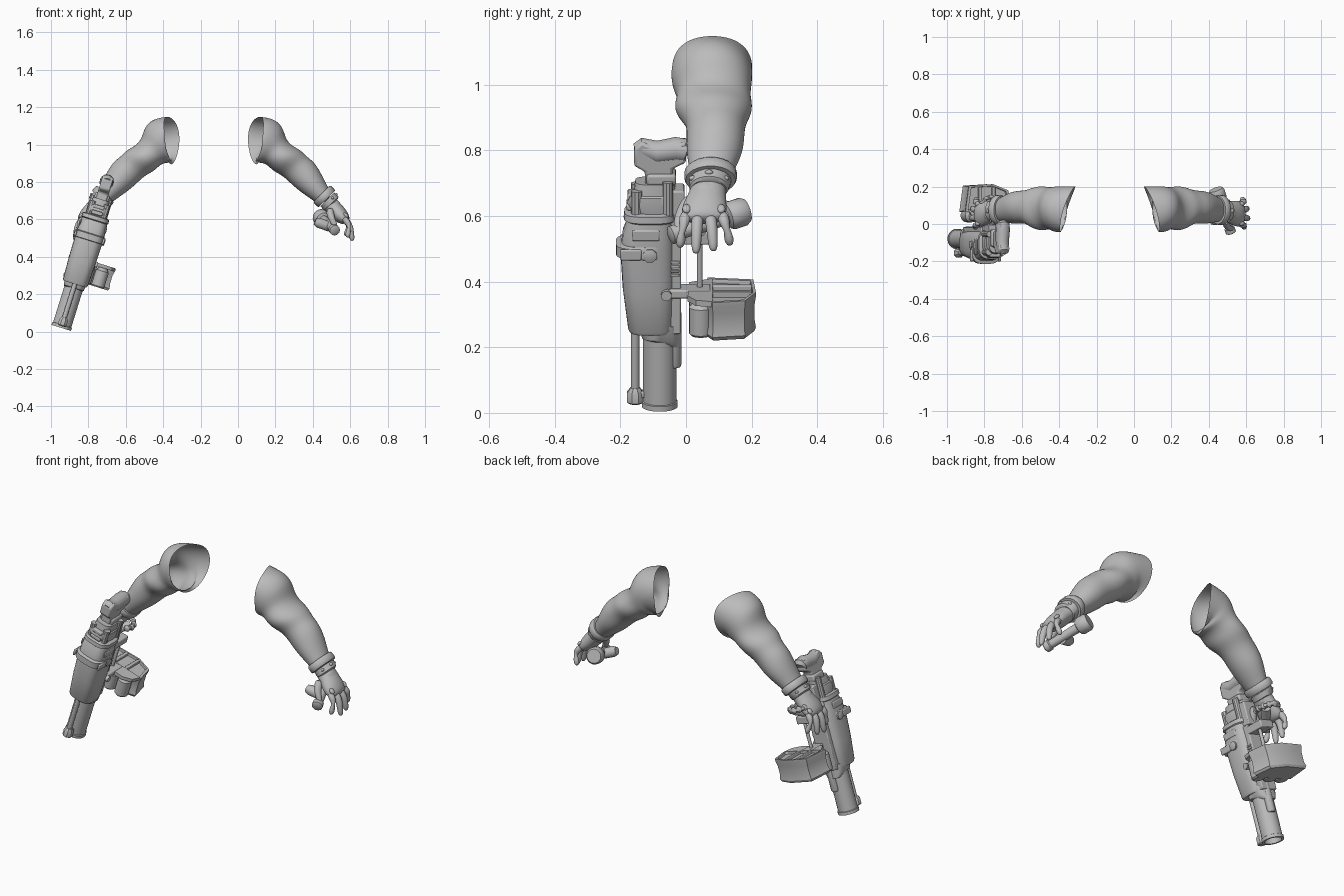
import bpy, bmesh, math
from mathutils import Vector, Matrix

if "Cube" in bpy.data.objects:
    bpy.data.objects.remove(bpy.data.objects["Cube"])

grey = bpy.data.materials.new("plain_grey")
grey.diffuse_color = (0.5, 0.5, 0.5, 1)
grey.use_nodes = True
grey.node_tree.nodes["Principled BSDF"].inputs["Base Color"].default_value = grey.diffuse_color

# Gun frame: local z runs from muzzle to stock
GUN = Matrix.Translation((-0.945, 0, 0.02)) @ Matrix.Rotation(math.radians(17.3), 4, 'Y')


def finish(name, bm, mat=None, mirror=False, bevel=0, subsurf=0, angle=35):
    if mat:
        bm.transform(mat)
    if mirror:  # mirror about the body's middle plane x = -0.13
        for v in bm.verts:
            v.co.x = -0.26 - v.co.x
    bmesh.ops.recalc_face_normals(bm, faces=bm.faces)
    me = bpy.data.meshes.new(name)
    bm.to_mesh(me)
    bm.free()
    me.materials.append(grey)
    ob = bpy.data.objects.new(name, me)
    bpy.context.collection.objects.link(ob)
    if bevel:
        m = ob.modifiers.new("bevel", 'BEVEL')
        m.width, m.segments, m.limit_method = bevel, 2, 'ANGLE'
    if subsurf:
        m = ob.modifiers.new("smooth", 'SUBSURF')
        m.levels = m.render_levels = subsurf
    bpy.ops.object.select_all(action='DESELECT')
    ob.select_set(True)
    bpy.context.view_layer.objects.active = ob
    bpy.ops.object.shade_smooth_by_angle(angle=math.radians(angle))
    return ob


def loft(name, rings, caps=(True, True), **kw):
    bm = bmesh.new()
    vs = [[bm.verts.new(p) for p in r] for r in rings]
    n = len(vs[0])
    for a, b in zip(vs, vs[1:]):
        for i in range(n):
            bm.faces.new((a[i], a[(i + 1) % n], b[(i + 1) % n], b[i]))
    for flag, r in zip(caps, (vs[0], vs[-1])):
        if flag:
            bm.faces.new(r)
    return finish(name, bm, **kw)


def ring(x, y, z, r, ry, deg, n=16):
    # ellipse spanned by a direction in the xz plane and the y axis
    a = math.radians(deg)
    u = Vector((math.cos(a), 0, math.sin(a)))
    return [Vector((x, y, z)) + u * r * math.cos(t) + Vector((0, ry * math.sin(t), 0))
            for t in (2 * math.pi * i / n for i in range(n))]


def tube(name, pts, radii, n=16, **kw):
    # round tube through points
    pts = [Vector(p) for p in pts]
    rings = []
    for i, p in enumerate(pts):
        t = (pts[min(i + 1, len(pts) - 1)] - pts[max(i - 1, 0)]).normalized()
        q = t.to_track_quat('Z', 'Y')
        rings.append([p + q @ Vector((radii[i] * math.cos(k), radii[i] * math.sin(k), 0))
                      for k in (2 * math.pi * (j + .5) / n for j in range(n))])
    return loft(name, rings, **kw)


def box(name, x, y, z, bevel=0.005, **kw):
    bm = bmesh.new()
    bmesh.ops.create_cube(bm, size=1)
    for v in bm.verts:
        v.co = [lo + (c + .5) * (hi - lo) for c, (lo, hi) in zip(v.co, (x, y, z))]
    return finish(name, bm, bevel=bevel, **kw)


def ball(name, loc, scale, **kw):
    bm = bmesh.new()
    bmesh.ops.create_uvsphere(bm, u_segments=20, v_segments=12, radius=1)
    m = Matrix.Translation(loc) @ Matrix.Rotation(math.radians(45), 4, 'Y') @ Matrix.Diagonal((*scale, 1))
    return finish(name, bm, mat=m, **kw)


# Arms and hands, built on one side and mirrored
arm_rings = [(.143, .078, 1.03, .122, .127, 68), (.168, .08, 1.0, .125, .122, 54),
             (.192, .086, .968, .09, .112, 46), (.225, .083, .94, .084, .122, 40),
             (.262, .085, .915, .095, .117, 37), (.302, .092, .885, .084, .092, 37),
             (.342, .09, .853, .088, .09, 37), (.385, .088, .797, .077, .089, 33),
             (.44, .077, .738, .054, .068, 41), (.475, .075, .70, .046, .058, 43)]
for side, mir in (("right", False), ("left", True)):
    opening = []
    for i in range(16):
        c, s = math.cos(i * math.pi / 8), math.sin(i * math.pi / 8)
        opening.append((.1 + .01 * c - .04 * s + .0075 * (c * c - s * s),
                        .08 + .125 * s, 1.02 + .13 * c + .03 * s * s))
    loft(side + "_arm", [opening] + [ring(*r) for r in arm_rings],
         caps=(False, True), mirror=mir, subsurf=2, angle=80)
    # Wrist band with rounded edges, and the glove cuff below it
    band = [(-.022, .052), (-.022, .06), (-.014, .065), (.010, .065), (.018, .061), (.018, .048)]
    loft(side + "_wrist_band",
         [ring(.463 + .7 * d, .075, .722 - .7 * d, r, r + .015, 45, 24) for d, r in band], mirror=mir)
    loft(side + "_glove_cuff", [ring(.478, .074, .707, .052, .064, 45, 24),
                                ring(.498, .07, .685, .053, .06, 43, 24),
                                ring(.502, .069, .68, .044, .054, 43, 24)], mirror=mir)
    for k in range(3):
        a = math.radians(-60 + 60 * k)
        ball(side + "_cuff_stud", (.488 + .036 * math.cos(a), .07 + .057 * math.sin(a),
                                   .697 + .036 * math.cos(a)), (.008, .012, .008), mirror=mir)
    # Palm
    palm = [(.47, .073, .705, .046, .055, 43), (.505, .065, .668, .044, .056, 40),
            (.54, .056, .63, .044, .07, 38), (.565, .054, .602, .037, .07, 35),
            (.582, .054, .583, .02, .058, 35)]
    loft(side + "_palm", [ring(*r) for r in palm], mirror=mir, subsurf=2, angle=80)
    ball(side + "_hand_dome", (.522, .06, .682), (.038, .038, .022), mirror=mir)
    # Fingers with knuckle plates
    for k, tip in enumerate([(.585, -.019, .503), (.612, .03, .485), (.607, .084, .492), (.575, .135, .51)]):
        y = .002 + .035 * k
        t = Vector(tip)
        b = Vector((.56, y, .612))
        m = Vector((.597, (y + tip[1]) / 2, .575))
        e = (t - m).normalized()
        tube(side + "_finger", [b, m, m + (t - m) * .5, t - e * .008, t],
             [.02, .019, .017, .014, .005], n=10, mirror=mir, subsurf=1, angle=80)
        ball(side + "_knuckle", (.577, y, .622), (.017, .013, .01), mirror=mir)
    tube(side + "_thumb", [(.49, .02, .66), (.495, -.012, .615), (.515, -.026, .575), (.53, -.024, .545)],
         [.024, .021, .017, .008], n=10, mirror=mir, subsurf=1, angle=80)

# Tool held in the free hand
a, b = Vector((.52, -.05, .54)), Vector((.437, .185, .617))
prof = [(0, .018), (.02, .028), (.12, .028), (.14, .022), (.3, .022), (.74, .024),
        (.76, .038), (.8, .044), (.95, .044), (1, .036)]
tube("hand_tool", [a.lerp(b, t) for t, r in prof], [r for t, r in prof], n=20)
tube("tool_lever", [(.49, .04, .56), (.43, .02, .583), (.412, .018, .59)], [.026, .028, .02], n=12)

# Grip under the other hand with a ribbed guard
tube("gun_grip", [(-.83, .0, .56), (-.74, .11, .6)], [.022, .022])
arc = [(-.765 + .05 * math.cos(w), .085 + .06 * math.sin(w), .62 - .02 * math.cos(w))
       for w in (math.radians(-30 + 30 * k) for k in range(8))]
tube("grip_guard", arc, [.012] * 8, n=10)
for p in arc:
    ball("guard_rib", p, (.017, .009, .017))


def turned(name, y, prof, x=0, n=24):
    # turned part along the gun axis
    return loft(name, [[(x + r * math.cos(t), y + r * math.sin(t), z)
                        for t in (2 * math.pi * (i + .5) / n for i in range(n))] for z, r in prof],
                mat=GUN)


def shell(name, secs, n=24):
    # rounded-box sections: height, y min, y max, half width
    rings = []
    for z, y0, y1, hx in secs:
        r = []
        for i in range(n):
            t = 2 * math.pi * i / n
            c, s = math.cos(t), math.sin(t)
            r.append((hx * math.copysign(abs(c) ** .6, c),
                      (y0 + y1) / 2 + (y1 - y0) / 2 * math.copysign(abs(s) ** .7, s), z))
        rings.append(r)
    return loft(name, rings, mat=GUN)


# Main barrel, hollow at the muzzle
turned("main_barrel", -.08, [(.05, .04), (.0, .043), (.0, .055), (.016, .055), (.018, .051), (.3, .051)])
shell("barrel_collar", [(.2, -.06, -.02, .035), (.225, -.135, -.02, .056), (.27, -.15, -.02, .06)])
# Slim barrel and its muzzle block
turned("slim_barrel", -.155, [(.02, .013), (.3, .013)], n=14)
turned("slim_muzzle", -.155, [(.01, .02), (.015, .026), (.045, .026), (.06, .015)], n=8)
box("muzzle_link", (-.015, .015), (-.16, -.1), (.03, .05), mat=GUN)

# Body shell, bands and collars
shell("gun_body", [(.245, -.172, -.04, .064), (.255, -.177, -.036, .069), (.38, -.193, -.034, .074),
                   (.5, -.2, -.034, .076), (.56, -.193, -.036, .075), (.605, -.175, -.04, .07)])
shell("middle_band", [(.49, -.2, -.05, .077), (.492, -.214, -.05, .08), (.525, -.214, -.05, .08),
                      (.53, -.2, -.05, .077)])
shell("upper_collar", [(.6, -.18, -.035, .07), (.605, -.19, -.03, .075), (.625, -.188, -.03, .073),
                       (.63, -.17, -.04, .063)])
shell("receiver", [(.63, -.165, -.035, .056), (.655, -.18, -.035, .058), (.68, -.175, -.035, .056),
                   (.685, -.16, -.035, .05), (.72, -.155, -.03, .046)])
for s in (-1, 1):
    tube("band_knob", [(s * .07, -.11, .505), (s * .084, -.11, .505), (s * .087, -.11, .505)],
         [.022, .022, .014], n=8, mat=GUN)
    box("band_clamp", (s * .078 - .006, s * .078 + .006), (-.2, -.135), (.49, .525), mat=GUN)
    box("body_panel", (s * .072 - .005, s * .072 + .005), (-.165, -.08), (.55, .585), mat=GUN)
    tube("receiver_post", [(s * .045, -.055, .62), (s * .045, -.055, .73)], [.016, .016], n=10, mat=GUN)
    tube("receiver_post", [(s * .04, -.15, .62), (s * .04, -.15, .70)], [.018, .018], n=10, mat=GUN)
for k in range(3):
    box("front_plate", (-.03, .03), (-.186 + .004 * k, -.15), (.60 + .033 * k, .62 + .033 * k), mat=GUN)

# Rear rail with vent slats
box("rear_rail", (-.045, .05), (-.06, -.015), (.245, .58), mat=GUN)
for k in range(4):
    box("rail_slat", (.045, .055), (-.055, -.02), (.43 + .014 * k, .438 + .014 * k), .002, mat=GUN)
turned("rear_tube", -.035, [(.13, .018), (.14, .022), (.3, .022)], x=.01, n=14)
turned("rear_post", .042, [(.38, .009), (.55, .009)], x=.03, n=12)
box("hand_mount", (-.03, .05), (-.03, .08), (.53, .57), mat=GUN)
box("rear_bracket", (-.04, .045), (-.05, -.005), (.58, .70), mat=GUN)

# Stock: angular side profile extruded across the gun, plus the rounded shoulder pad
side_shape = [(-.125, .69), (-.125, .755), (-.158, .775), (-.158, .83), (-.135, .852), (-.095, .832),
              (-.05, .838), (.0, .852), (.0, .785), (-.04, .765), (-.04, .69)]
loft("stock_body", [[(x, y, z) for y, z in side_shape] for x in (-.03, .03)],
     mat=GUN, bevel=.008)
tube("shoulder_pad", [(0, -.15, .82), (0, -.14, .826), (0, -.09, .81), (0, -.03, .82), (0, .0, .815),
                      (0, .006, .81)], [.02, .03, .036, .038, .037, .025], mat=GUN)
box("stock_brace", (-.04, .04), (-.12, -.03), (.715, .75), .008, mat=GUN)

# Ammunition case with angled sides, rim, lid and drums
case = [(-.075, .065), (-.055, .205), (.08, .213), (.165, .18), (.185, .08), (.14, .06)]
cx, cy = .06, .135
loft("ammo_case", [[(cx + (x - cx) * k, cy + (y - cy) * k, z) for x, y in case]
                   for z, k in ((.265, .94), (.277, 1), (.3, .95), (.35, .95), (.375, 1), (.388, 1),
                                (.388, .88), (.376, .86))],
     mat=GUN, angle=25)
lid = [(-.02, .01), (-.06, .08), (.18, .08), (.165, .03), (.12, .005)]
loft("case_lid", [[(x, y, z) for x, y in lid] for z in (.372, .39)], mat=GUN)
for x in (-.03, .045, .12):
    turned("ammo_drum", .045, [(.265, .03), (.272, .036), (.355, .036), (.362, .028), (.375, .02)], x=x, n=18)
for s in (.0, .075):
    box("case_strap", (s, s + .018), (.08, .2), (.37, .39), .003, mat=GUN)
box("case_arm", (.0, .07), (-.07, .075), (.365, .392), mat=GUN)
tube("arm_pivot", [(.045, -.06, .378), (.085, -.06, .378)], [.016, .016], n=12, mat=GUN)
